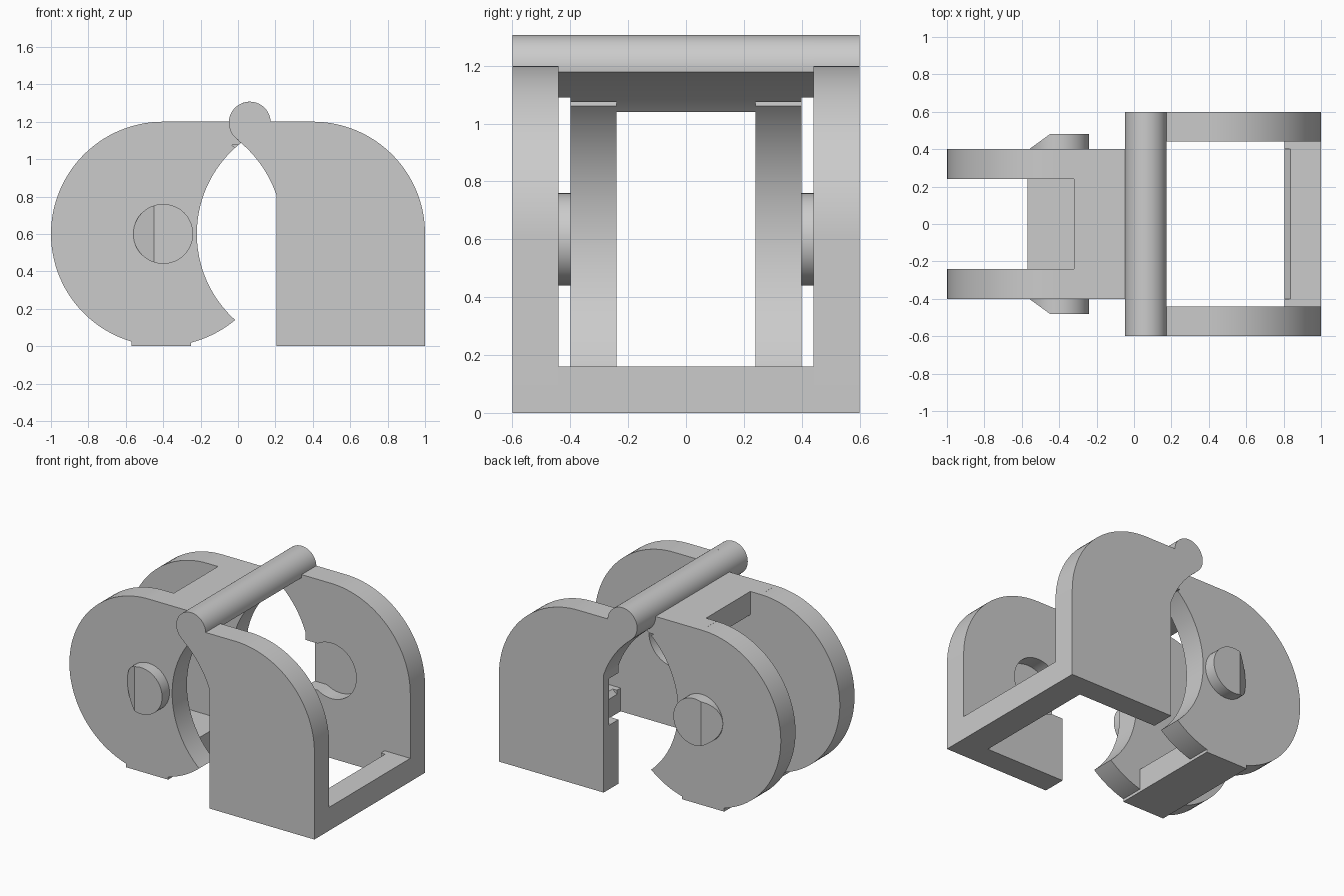
import bpy, bmesh
from math import cos, sin, radians
from mathutils import Vector

if "Cube" in bpy.data.objects:
    bpy.data.objects.remove(bpy.data.objects["Cube"])

grey = bpy.data.materials.new("plain_grey")
grey.use_nodes = True
grey.diffuse_color = (0.6, 0.6, 0.6, 1)
grey.node_tree.nodes["Principled BSDF"].inputs["Base Color"].default_value = (0.6, 0.6, 0.6, 1)

parts = []
LEFT, RIGHT = (-0.4, 0.6), (0.4, 0.6)   # the two pivot centres (x, z)
BAR, BAR_R = (0.063, 1.195), 0.112
CLEAR = 0.62                            # radius swept clear around the right pivot


def arc(centre, r, a0, a1, n=32):
    """Points on an arc in the xz plane, angles in degrees."""
    angles = [radians(a0 + (a1 - a0) * i / n) for i in range(n + 1)]
    return [(centre[0] + r * cos(a), centre[1] + r * sin(a)) for a in angles]


def rect(x0, x1, z0, z1):
    return [(x0, z0), (x1, z0), (x1, z1), (x0, z1)]


def prism(name, profile, y0, y1, slope=None):
    """Extrude an xz profile along y; slope = (point, normal) trims one side."""
    bm = bmesh.new()
    face = bm.faces.new([bm.verts.new((x, y0, z)) for x, z in profile])
    ext = bmesh.ops.extrude_face_region(bm, geom=[face])
    moved = [v for v in ext["geom"] if isinstance(v, bmesh.types.BMVert)]
    bmesh.ops.translate(bm, verts=moved, vec=(0, y1 - y0, 0))
    if slope:
        cut = bmesh.ops.bisect_plane(bm, geom=bm.verts[:] + bm.edges[:] + bm.faces[:],
                                     plane_co=slope[0], plane_no=slope[1], clear_outer=True)
        edges = [e for e in bm.edges if e.is_boundary]
        bmesh.ops.holes_fill(bm, edges=edges, sides=0)
    bmesh.ops.recalc_face_normals(bm, faces=bm.faces)
    mesh = bpy.data.meshes.new(name)
    bm.to_mesh(mesh)
    bm.free()
    mesh.materials.append(grey)
    obj = bpy.data.objects.new(name, mesh)
    bpy.context.collection.objects.link(obj)
    parts.append(obj)
    return obj


# Profiles
disc = arc(LEFT, 0.6, 50.1, 309.9, 80) + arc(RIGHT, CLEAR, 228, 132, 40)[1:-1]
plate = ([(0.205, 0), (1, 0)] + arc(RIGHT, 0.6, 0, 90) + [(0.063, 1.2)]
         + arc(LEFT, 0.64, 51.3, 19.05, 20))
socket = arc(RIGHT, 0.19, 122.6, -122.6, 48) + [(0.1, 0.44), (0.1, 0.76)]

for side, s in (("left", 1), ("right", -1)):
    # Crescent discs with ramped pivot pegs
    prism(f"{side}_disc", disc, s * 0.24, s * 0.4)
    prism(f"{side}_peg", arc(LEFT, 0.16, 0, 360, 48)[:-1], s * 0.39, s * 0.48,
          (Vector((-0.56, s * 0.4, 0)), Vector((-0.08, s * 0.11, 0))))

    # Side plates with an open socket on the inner face
    wall = prism(f"{side}_side_plate", plate, s * 0.44, s * 0.6)
    cutter = prism(f"{side}_socket_cutter", socket, s * 0.4, s * 0.54)
    parts.remove(cutter)
    cutter.hide_render = True
    mod = wall.modifiers.new("socket", "BOOLEAN")
    mod.operation, mod.solver, mod.object = "DIFFERENCE", "EXACT", cutter
    bpy.context.view_layer.objects.active = wall
    bpy.ops.object.modifier_apply(modifier="socket")
    bpy.data.objects.remove(cutter)

    # Hinge bar ends and base lips
    prism(f"{side}_bar_end", arc(BAR, BAR_R, 0, 360, 48)[:-1], s * 0.44, s * 0.6)
    prism(f"{side}_base_lip", rect(0.805, 1, 0, 0.16), s * 0.4, s * 0.6)

# Middle of the hinge bar, hollowed below
prism("bar_middle", arc(BAR, BAR_R, -8.7, 248.5, 40) + arc(RIGHT, CLEAR, 127.6, 111.4, 10)[1:-1],
      -0.44, 0.44)

# Top web joining the discs to the bar
prism("top_web", [(-0.4, 1.2), (-0.4, 1.075)] + arc(RIGHT, CLEAR, 130, 122.9, 6) + [(0.063, 1.2)],
      -0.4, -0.24)
prism("top_web_far", [(-0.4, 1.2), (-0.4, 1.075)] + arc(RIGHT, CLEAR, 130, 122.9, 6) + [(0.063, 1.2)],
      0.24, 0.4)
prism("top_bridge", [(-0.32, 1.2), (-0.32, 1.04)] + arc(RIGHT, CLEAR, 134.8, 122.9, 8) + [(0.063, 1.2)],
      -0.24, 0.24)

# Lower bridges of both halves
prism("lower_disc_bridge", rect(-0.57, -0.25, 0, 0.16), -0.4, 0.4)
prism("base_bridge", [(0.805, 0), (1, 0), (1, 0.16)] + arc(RIGHT, CLEAR, -45.2, -49.2, 4), -0.4, 0.4)

# Smooth the curved walls, keep the rims sharp
bpy.ops.object.select_all(action="DESELECT")
for obj in parts:
    obj.select_set(True)
bpy.context.view_layer.objects.active = parts[0]
bpy.ops.object.shade_smooth_by_angle(angle=radians(25))
